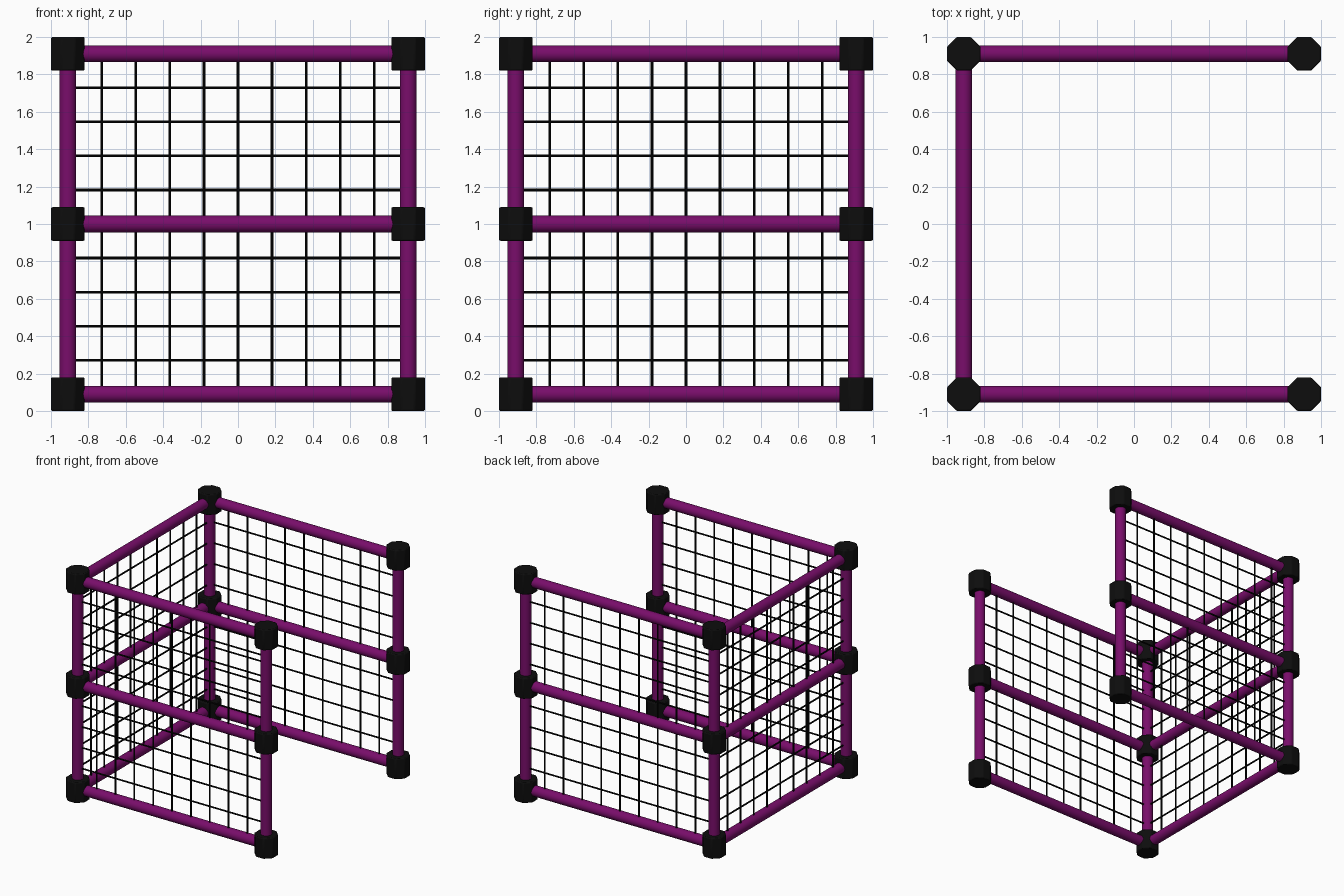
import bpy, math
from mathutils import Vector

if "Cube" in bpy.data.objects:
    bpy.data.objects.remove(bpy.data.objects["Cube"])

R = 0.91                      # half spacing of the posts
LEVELS = (0.09, 1.0, 1.91)    # heights of the joints
STEP = 0.182                  # wire grid spacing


def material(name, rgb):
    m = bpy.data.materials.new(name)
    m.diffuse_color = (*rgb, 1)
    m.use_nodes = True
    m.node_tree.nodes["Principled BSDF"].inputs["Base Color"].default_value = m.diffuse_color
    return m


PURPLE = material("purple tube", (0.19, 0.004, 0.145))
BLACK = material("black plastic", (0.004, 0.004, 0.004))
WIRE = material("black wire", (0.002, 0.002, 0.002))


def rod(name, a, b, radius, sides, mat):
    a, b = Vector(a), Vector(b)
    d = b - a
    bpy.ops.mesh.primitive_cylinder_add(
        vertices=sides, radius=radius, depth=d.length, location=(a + b) / 2,
        rotation=d.to_track_quat('Z', 'Y').to_euler())
    ob = bpy.context.object
    ob.name = name
    ob.data.materials.append(mat)
    bpy.ops.object.shade_smooth_by_angle(angle=math.radians(40))
    return ob


def connector(x, y, z):
    # octagonal block with slightly softened edges
    ob = rod("connector", (x, y, z - 0.09), (x, y, z + 0.09),
             0.09 / math.cos(math.pi / 8), 8, BLACK)
    for v in ob.data.vertices:
        c, s = math.cos(math.pi / 8), math.sin(math.pi / 8)
        v.co.x, v.co.y = v.co.x * c - v.co.y * s, v.co.x * s + v.co.y * c
    bev = ob.modifiers.new("soft edges", 'BEVEL')
    bev.width = 0.008
    bev.segments = 2
    bev.limit_method = 'ANGLE'
    bev.angle_limit = math.radians(30)


# corner posts and connectors
for x in (-R, R):
    for y in (-R, R):
        rod("post", (x, y, LEVELS[0]), (x, y, LEVELS[2]), 0.045, 24, PURPLE)
        for z in LEVELS:
            connector(x, y, z)

# three walls: front, back and left, the right side stays open
walls = {"front": ((-R, -R), (R, -R)),
         "back": ((-R, R), (R, R)),
         "left": ((-R, -R), (-R, R))}
for side, (p, q) in walls.items():
    # horizontal tubes
    for z in LEVELS:
        rod(side + "_rail", (*p, z), (*q, z), 0.045, 24, PURPLE)
    # wire grid
    for k in range(-4, 5):
        t = 0.5 + k * STEP / (2 * R)
        x, y = (p[i] + (q[i] - p[i]) * t for i in (0, 1))
        rod(side + "_upright_wire", (x, y, LEVELS[0]), (x, y, LEVELS[2]),
            0.007, 8, WIRE)
        if k:
            for base in (LEVELS[1],):
                z = base + k * STEP
                rod(side + "_cross_wire", (*p, z), (*q, z), 0.007, 8, WIRE)
